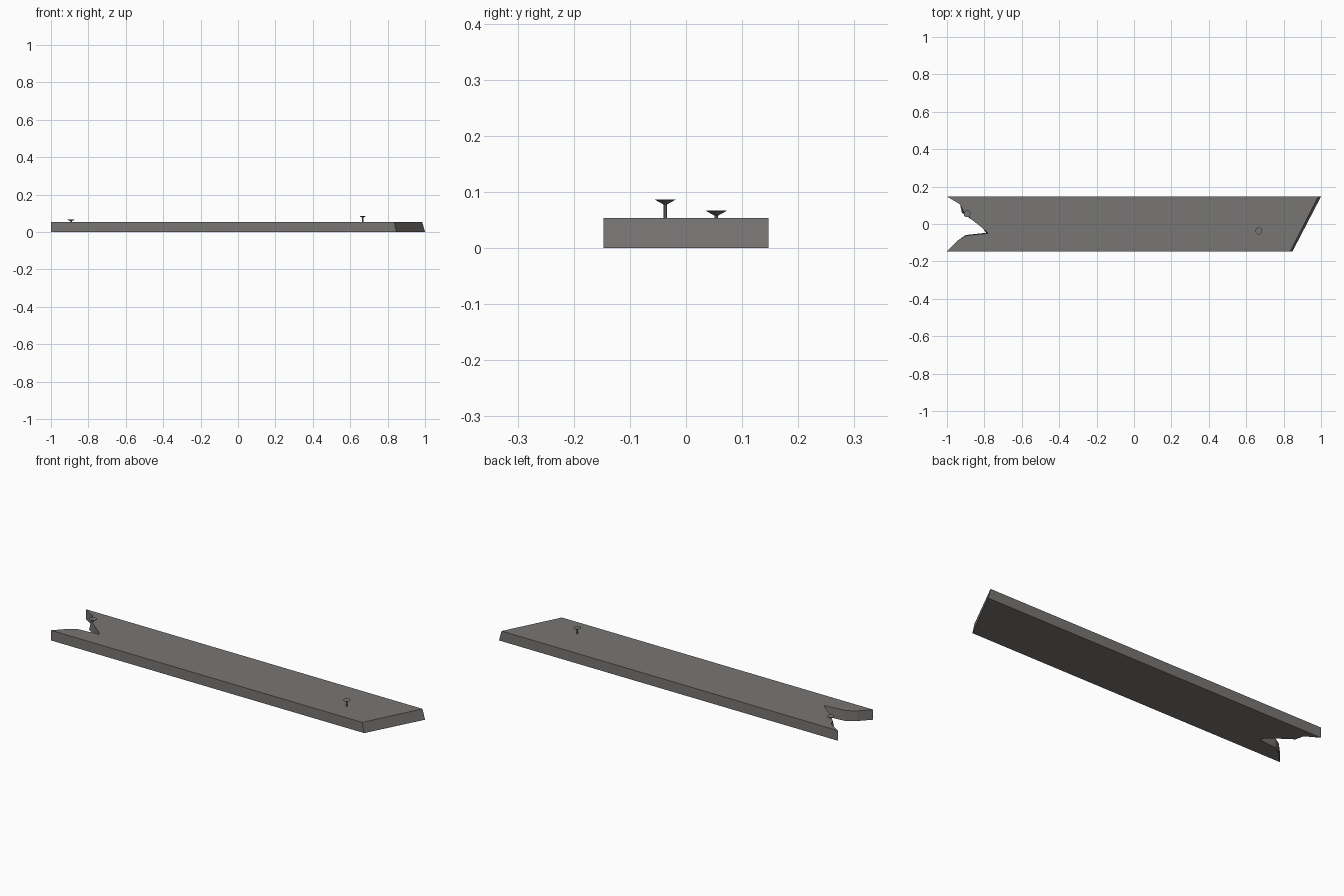
import bpy, bmesh, math

if "Cube" in bpy.data.objects:
    bpy.data.objects.remove(bpy.data.objects["Cube"])

W, T = 0.147, 0.054   # half width and thickness of the board


def material(name, rgb):
    mat = bpy.data.materials.new(name)
    mat.diffuse_color = (*rgb, 1)
    mat.use_nodes = True
    mat.node_tree.nodes["Principled BSDF"].inputs["Base Color"].default_value = mat.diffuse_color
    return mat


WOOD = material("weathered_wood", (0.187, 0.180, 0.172))
METAL = material("nail_metal", (0.180, 0.180, 0.180))


def new_object(name, bm, mat):
    bmesh.ops.recalc_face_normals(bm, faces=bm.faces[:])
    mesh = bpy.data.meshes.new(name)
    bm.to_mesh(mesh)
    bm.free()
    mesh.materials.append(mat)
    obj = bpy.data.objects.new(name, mesh)
    bpy.context.collection.objects.link(obj)
    return obj


# Plank: splintered notch on the left, slanted and bevelled cut on the right
top = [(0.835, -W), (0.985, W), (-1, W), (-0.93, 0.105), (-0.91, 0.065),
       (-0.866, 0.022), (-0.815, -0.018), (-0.78, -0.05), (-0.90, -0.062),
       (-0.945, -0.09), (-1, -W)]
bottom = [(0.847, -W), (1.0, W), (-1, W), (-0.93, 0.105), (-0.92, 0.06),
          (-0.866, 0.022), (-0.81, -0.022), (-0.79, -0.047), (-0.90, -0.059),
          (-0.945, -0.09), (-1, -W)]
bm = bmesh.new()
up = [bm.verts.new((x, y, T)) for x, y in top]
low = [bm.verts.new((x, y, 0)) for x, y in bottom]
n = len(up)
caps = [bm.faces.new(up), bm.faces.new(low[::-1])]
for i in range(n):
    j = (i + 1) % n
    bm.faces.new((low[i], low[j], up[j], up[i]))
bmesh.ops.triangulate(bm, faces=caps)
new_object("plank", bm, WOOD)


# Nails: thin shaft flaring into a flat conical head
def nail(name, x, y, z_top, sides=10):
    profile = [(0.0036, 0.015), (0.0036, z_top - 0.009),
               (0.0188, z_top - 0.001), (0.0188, z_top)]
    bm = bmesh.new()
    rings = []
    for r, z in profile:
        angles = [2 * math.pi * i / sides for i in range(sides)]
        rings.append([bm.verts.new((x + r * math.cos(a), y + r * math.sin(a), z))
                      for a in angles])
    for a, b in zip(rings, rings[1:]):
        for i in range(sides):
            j = (i + 1) % sides
            bm.faces.new((a[i], a[j], b[j], b[i]))
    bm.faces.new(rings[0][::-1])
    bm.faces.new(rings[-1])
    new_object(name, bm, METAL)


nail("nail_left", -0.892, 0.054, 0.067)
nail("nail_right", 0.667, -0.037, 0.087)
